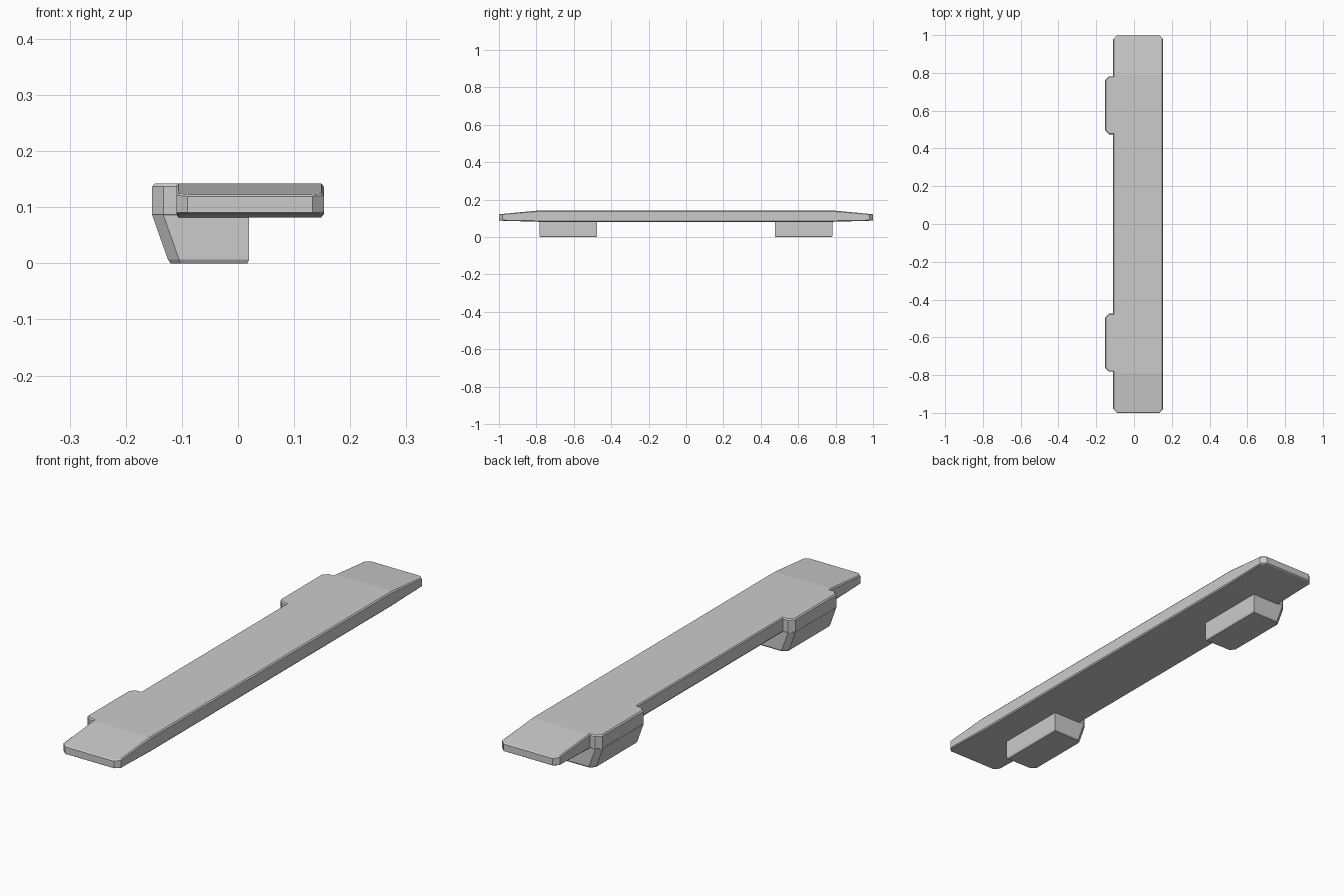
import bpy, bmesh

cube = bpy.data.objects.get("Cube")
if cube:
    bpy.data.objects.remove(cube, do_unlink=True)

grey = bpy.data.materials.new("light_grey")
grey.use_nodes = True
grey.diffuse_color = (0.6, 0.6, 0.6, 1)
grey.node_tree.nodes["Principled BSDF"].inputs["Base Color"].default_value = (0.6, 0.6, 0.6, 1)

LEFT, RIGHT, TAB = 0.153, -0.11, -0.153
IN, OUT = 0.475, 0.782       # tab and foot extent along y
CH, RIM = 0.02, 0.005        # corner chamfer, edge bevel
LOW, HIGH = 0.082, 0.142     # deck thickness


def finish(bm, name):
    bmesh.ops.recalc_face_normals(bm, faces=bm.faces)
    mesh = bpy.data.meshes.new(name)
    bm.to_mesh(mesh)
    bm.free()
    mesh.materials.append(grey)
    obj = bpy.data.objects.new(name, mesh)
    bpy.context.collection.objects.link(obj)
    return obj


def bevel_cap(bm, direction):
    """Chamfer the rim of the cap that faces up (1) or down (-1)."""
    bm.normal_update()
    caps = [f for f in bm.faces if f.normal.z * direction > 0.99]
    bmesh.ops.inset_region(bm, faces=caps, thickness=RIM, depth=RIM)


# Deck: a chamfered outline with two side tabs, extruded
half = [(TAB + CH, IN), (TAB, IN + CH), (TAB, OUT - CH), (TAB + CH, OUT),
        (RIGHT, OUT), (RIGHT, 1 - CH), (RIGHT + CH, 1),
        (LEFT - CH, 1), (LEFT, 1 - CH)]
half = [(RIGHT, IN)] + half
outline = half + [(x, -y) for x, y in reversed(half)]
bm = bmesh.new()
base = bm.faces.new([bm.verts.new((x, y, LOW + RIM)) for x, y in outline])
top = bmesh.ops.extrude_face_region(bm, geom=[base])["geom"]
for v in top:
    if isinstance(v, bmesh.types.BMVert):
        v.co.z = HIGH - RIM
bmesh.ops.recalc_face_normals(bm, faces=bm.faces)
bevel_cap(bm, 1)
bevel_cap(bm, -1)

# Deck ends: fold lines, then thin the deck toward both tips
FOLD = 0.79
for y in (-FOLD, FOLD):
    bmesh.ops.bisect_plane(bm, geom=bm.verts[:] + bm.edges[:] + bm.faces[:],
                           plane_co=(0, y, 0), plane_no=(0, 1, 0))
for v in bm.verts:
    t = max(0, (abs(v.co.y) - FOLD) / (1 - FOLD))
    tip = 0.088 + (v.co.z - LOW) * 0.57
    v.co.z += (tip - v.co.z) * t
finish(bm, "deck")

# Feet: blocks with a sloping, chamfered outer side
for name, side in (("front_foot", -1), ("back_foot", 1)):
    bm = bmesh.new()
    rings = []
    for z, outer in ((0.007, -0.125), (LOW + 0.004, TAB)):
        shape = [(0.02, IN), (outer + CH, IN), (outer, IN + CH),
                 (outer, OUT - CH), (outer + CH, OUT), (0.02, OUT)]
        rings.append([bm.verts.new((x, side * y, z)) for x, y in shape])
    lower, upper = rings
    bm.faces.new(lower)
    bm.faces.new(upper)
    for i in range(len(lower)):
        j = (i + 1) % len(lower)
        bm.faces.new((lower[i], lower[j], upper[j], upper[i]))
    bmesh.ops.recalc_face_normals(bm, faces=bm.faces)
    bm.normal_update()
    caps = [f for f in bm.faces if f.normal.z < -0.99]
    bmesh.ops.inset_region(bm, faces=caps, thickness=RIM, depth=0.007)
    finish(bm, name)
